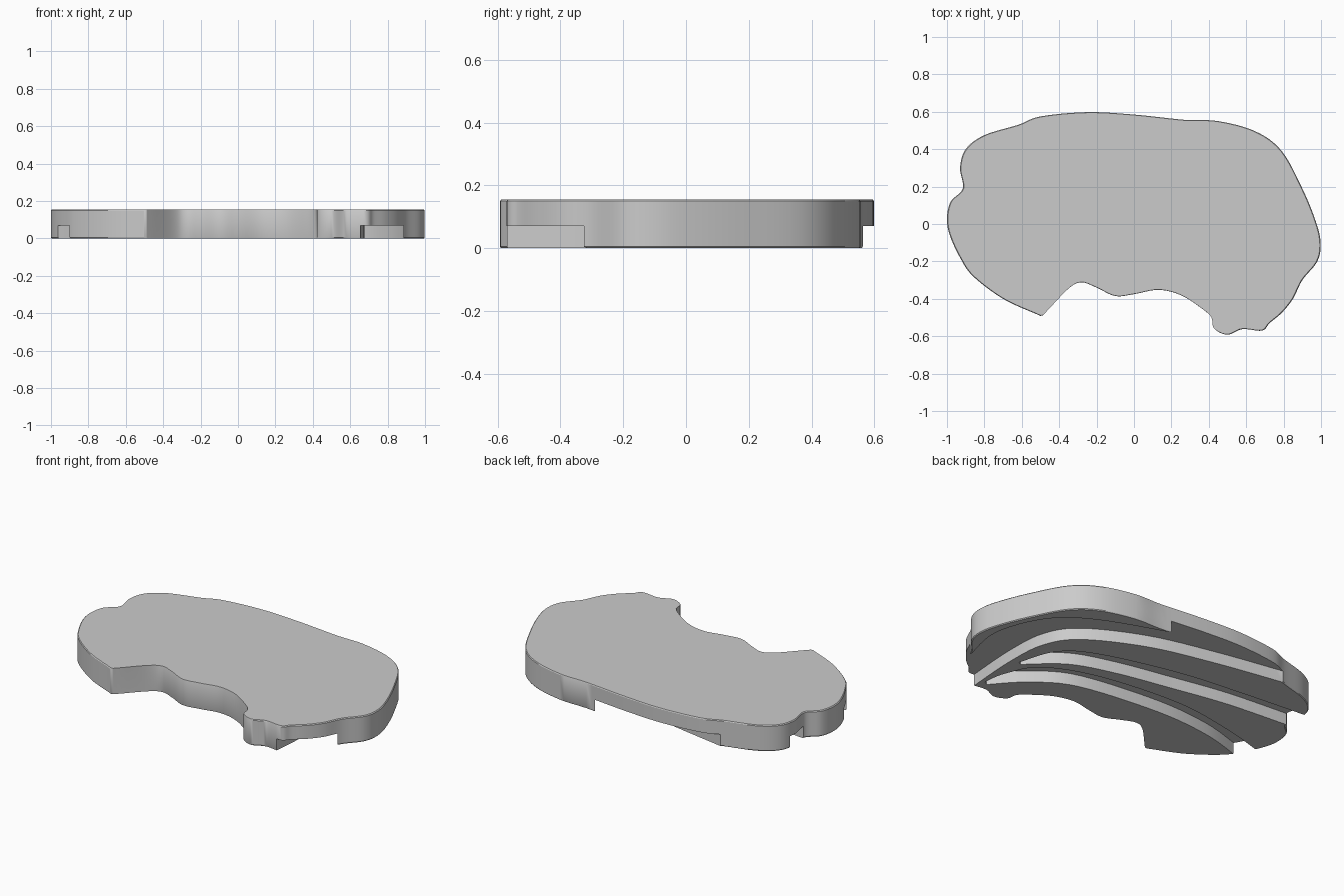
import bpy, bmesh, math
from mathutils import Vector

if "Cube" in bpy.data.objects:
    bpy.data.objects.remove(bpy.data.objects["Cube"])


def spline(pts, closed=False, steps=6):
    """Catmull-Rom curve through 2D points."""
    p = [Vector(q) for q in pts]
    n = len(p)
    get = (lambda i: p[i % n]) if closed else (lambda i: p[max(0, min(n - 1, i))])
    out = []
    for i in range(n if closed else n - 1):
        a, b, c, d = get(i - 1), get(i), get(i + 1), get(i + 2)
        for k in range(steps):
            t = k / steps
            out.append(0.5 * (2 * b + (c - a) * t + (2 * a - 5 * b + 4 * c - d) * t * t
                              + (3 * b - a - 3 * c + d) * t ** 3))
    if not closed:
        out.append(p[-1])
    return out


def prism(name, outline, layers):
    """Stack of (z, scale) copies of an outline, closed at both ends."""
    bm = bmesh.new()
    rings = [[bm.verts.new((v[0] * s, v[1] * s, z)) for v in outline] for z, s in layers]
    n = len(outline)
    for lo, hi in zip(rings, rings[1:]):
        for i in range(n):
            j = (i + 1) % n
            bm.faces.new((lo[i], lo[j], hi[j], hi[i]))
    bm.faces.new(rings[0])
    bm.faces.new(rings[-1])
    bmesh.ops.recalc_face_normals(bm, faces=bm.faces)
    mesh = bpy.data.meshes.new(name)
    bm.to_mesh(mesh)
    bm.free()
    ob = bpy.data.objects.new(name, mesh)
    bpy.context.collection.objects.link(ob)
    return ob


# Plate with an irregular outline and softened rims
outline = [(-1, .03), (-.98, .12), (-.915, .19), (-.93, .3), (-.90, .40), (-.80, .475),
           (-.62, .53), (-.5, .575), (-.25, .598), (0, .585), (.27, .557), (.45, .55),
           (.65, .495), (.79, .39), (.90, .19), (.97, .02), (.998, -.1), (.98, -.2),
           (.90, -.3), (.85, -.4), (.79, -.475), (.725, -.53), (.685, -.57), (.58, -.562),
           (.5, -.592), (.43, -.56), (.415, -.5), (.36, -.45), (.25, -.38), (.13, -.352),
           (0, -.375), (-.1, -.385), (-.2, -.34), (-.28, -.312), (-.35, -.345),
           (-.47, -.47), (-.495, -.49), (-.53, -.478), (-.7, -.4), (-.86, -.28),
           (-.93, -.18), (-.985, -.06)]
plate = prism("plate", spline(outline, True),
              [(0, .995), (.005, 1), (.15, 1), (.155, .995)])

# Curved channels in the underside: outer edge, outside closing points, inner edge
channels = {
    "back_channel": (
        [(.885, -.325), (.935, -.05), (.82, .24), (.6, .41), (.21, .56)],
        [(.1, .7), (-.7, .7), (-.66, .57)],
        [(-.6, .535), (-.19, .46), (.2, .36), (.53, .19), (.653, .01), (.675, -.25), (.655, -.565)],
        [(.65, -.7), (.95, -.7), (1.0, -.4)]),
    "middle_channel": (
        [(.63, -.22), (.55, 0), (.35, .13), (-.1, .25), (-.49, .3), (-.925, .34)],
        [(-1.1, .34), (-1.1, .2)],
        [(-.905, .195), (-.52, .16), (-.165, .095), (.15, .03), (.41, -.06), (.61, -.23)],
        []),
    "front_channel": (
        [(.635, -.5), (.61, -.36), (.5, -.18), (.19, -.055), (-.31, 0), (-.7, -.05), (-.97, -.12)],
        [(-1.1, -.15), (-1.05, -.3)],
        [(-.91, -.235), (-.65, -.165), (-.29, -.145), (.21, -.21), (.45, -.345), (.61, -.515)],
        []),
}
bpy.context.view_layer.objects.active = plate
plate.select_set(True)
for name, (edge_a, close_a, edge_b, close_b) in channels.items():
    loop = spline(edge_a) + close_a + spline(edge_b) + close_b
    cutter = prism(name + "_cutter", loop, [(-.05, 1), (.07, 1)])
    cutter.hide_render = True
    mod = plate.modifiers.new(name, 'BOOLEAN')
    mod.operation = 'DIFFERENCE'
    mod.solver = 'EXACT'
    mod.object = cutter
    bpy.ops.object.modifier_apply(modifier=mod.name)
    bpy.data.objects.remove(cutter)

bpy.ops.object.shade_smooth_by_angle(angle=math.radians(30))
